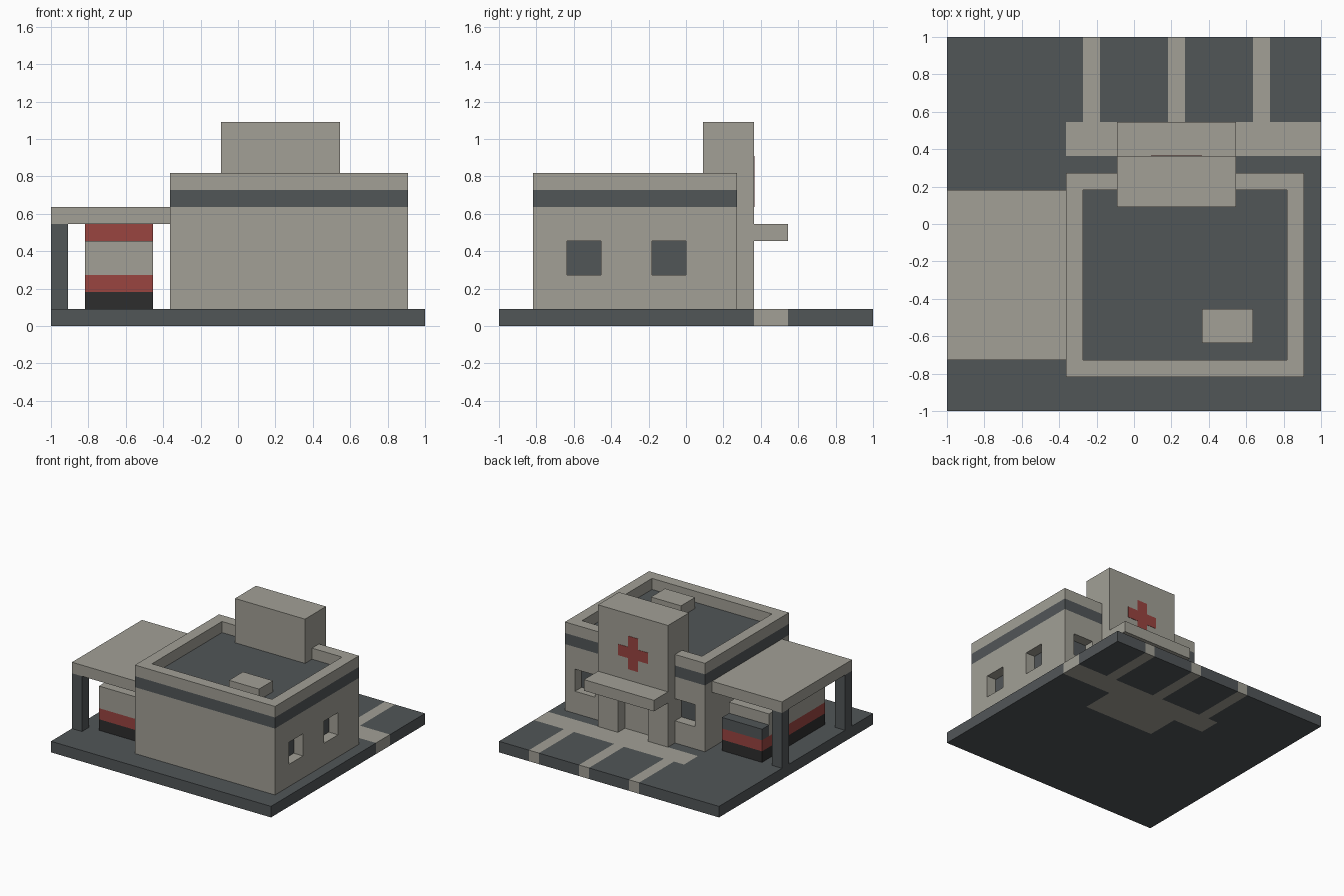
import bpy, bmesh
from mathutils import Vector

U = 1 / 11          # one block; the base is 22 blocks wide

if "Cube" in bpy.data.objects:
    bpy.data.objects.remove(bpy.data.objects["Cube"], do_unlink=True)


def material(name, rgb):
    m = bpy.data.materials.new(name)
    m.use_nodes = True
    m.diffuse_color = (*rgb, 1)
    bsdf = m.node_tree.nodes["Principled BSDF"]
    bsdf.inputs["Base Color"].default_value = (*rgb, 1)
    bsdf.inputs["Roughness"].default_value = 0.9
    return m


STONE = material("warm_grey", (0.36, 0.35, 0.305))
SLATE = material("slate_grey", (0.083, 0.093, 0.097))
RED = material("red", (0.32, 0.058, 0.051))
BLACK = material("black", (0.026, 0.026, 0.027))


def world(x, y, z):
    return Vector(((x - 11) * U, (y - 11) * U, z * U))


def finish(name, bm, *mats):
    bmesh.ops.recalc_face_normals(bm, faces=bm.faces)
    me = bpy.data.meshes.new(name)
    bm.to_mesh(me)
    bm.free()
    ob = bpy.data.objects.new(name, me)
    bpy.context.collection.objects.link(ob)
    for m in mats:
        me.materials.append(m)
    return ob


def prism(name, points, offset, mat):
    """Extrude a flat outline, in block units."""
    bm = bmesh.new()
    face = bm.faces.new([bm.verts.new(world(*p)) for p in points])
    new = bmesh.ops.extrude_face_region(bm, geom=[face])["geom"]
    verts = [g for g in new if isinstance(g, bmesh.types.BMVert)]
    bmesh.ops.translate(bm, verts=verts, vec=Vector(offset) * U)
    return finish(name, bm, mat)


def box(name, xs, ys, zs, mat):
    (x0, x1), (y0, y1), (z0, z1) = xs, ys, zs
    outline = [(x0, y0, z0), (x1, y0, z0), (x1, y1, z0), (x0, y1, z0)]
    return prism(name, outline, (0, 0, z1 - z0), mat)


def cut(ob, xs, ys, zs):
    """Cut a box-shaped opening and discard the cutter."""
    cutter = box("cutter", xs, ys, zs, ob.data.materials[0])
    cutter.hide_render = True
    mod = ob.modifiers.new("opening", 'BOOLEAN')
    mod.operation, mod.solver, mod.object = 'DIFFERENCE', 'EXACT', cutter
    bpy.context.view_layer.objects.active = ob
    bpy.ops.object.modifier_apply(modifier=mod.name)
    bpy.data.objects.remove(cutter, do_unlink=True)


# Base slab with paved walkways running through its full thickness
PATHS = [((7, 23), (15, 17)), ((10, 17), (12, 15))]
PATHS += [((x, x + 1), (17, 23)) for x in (8, 13, 18)]

base = box("base_slab", (0, 22), (0, 22), (0, 1), SLATE)
base.data.materials.append(STONE)
bm = bmesh.new()
bm.from_mesh(base.data)
for axis in (0, 1):
    normal = Vector((1 - axis, axis, 0))
    for s in sorted({v for p in PATHS for v in p[axis] if v < 22}):
        bmesh.ops.bisect_plane(bm, geom=bm.verts[:] + bm.edges[:] + bm.faces[:],
                               plane_co=world(s, s, 0), plane_no=normal)
for f in bm.faces:
    c = f.calc_center_median() / U + Vector((11, 11, 0))
    f.material_index = int(any(x[0] < c.x < x[1] and y[0] < c.y < y[1]
                               for x, y in PATHS))
bm.to_mesh(base.data)
bm.free()

# Main building: walls, dark band with roof deck, parapet, roof vent
walls = box("main_walls", (7, 21), (2, 14), (1, 7), STONE)
box("band_and_roof_deck", (7, 21), (2, 14), (7, 8), SLATE)
parapet = box("parapet", (7, 21), (2, 14), (8, 9), STONE)
cut(parapet, (8, 20), (3, 13), (7, 10))
box("roof_vent", (15, 18), (4, 6), (8, 9), STONE)

# Recessed windows with dark panes
PANE = 0.08
for i, y in enumerate((4, 9)):
    cut(walls, (20, 22), (y, y + 2), (3, 5))
    box(f"side_window_pane_{i + 1}", (20, 20 + PANE), (y, y + 2), (3, 5), SLATE)
for i, x in enumerate((8, 18)):
    cut(walls, (x, x + 2), (13, 15), (3, 5))
    box(f"back_window_pane_{i + 1}", (x, x + 2), (13, 13 + PANE), (3, 5), SLATE)

# Entrance tower with doorway, awning and cross
tower = prism("entrance_tower",
              [(10, y, z) for y, z in ((14, 1), (15, 1), (15, 12),
                                       (12, 12), (12, 8), (14, 8))],
              (7, 0, 0), STONE)
cut(tower, (12, 15), (13.5, 16), (0.5, 5))
box("entrance_awning", (10, 17), (15, 17), (5, 6), STONE)
prism("cross_sign",
      [(x, 15, z) for x, z in ((13, 7), (14, 7), (14, 8), (15, 8), (15, 9), (14, 9),
                               (14, 10), (13, 10), (13, 9), (12, 9), (12, 8), (13, 8))],
      (0, 0.03, 0), RED)

# Vehicle bay: canopy on two posts
box("bay_canopy", (0, 7), (3, 13), (6, 7), STONE)
for name, y in (("front", 3), ("back", 12)):
    box(f"{name}_canopy_post", (0, 1), (y, y + 1), (1, 6), SLATE)

# Parked vehicle
SIDE = (2, 6)
box("vehicle_chassis", SIDE, (4, 13), (1, 2), BLACK)
box("vehicle_stripe", SIDE, (4, 13), (2, 3), RED)
box("vehicle_body", SIDE, (4, 12), (3, 5), STONE)
box("vehicle_windshield", SIDE, (12, 13), (3, 4), SLATE)
box("vehicle_light_bar", SIDE, (10, 11), (5, 6), RED)
